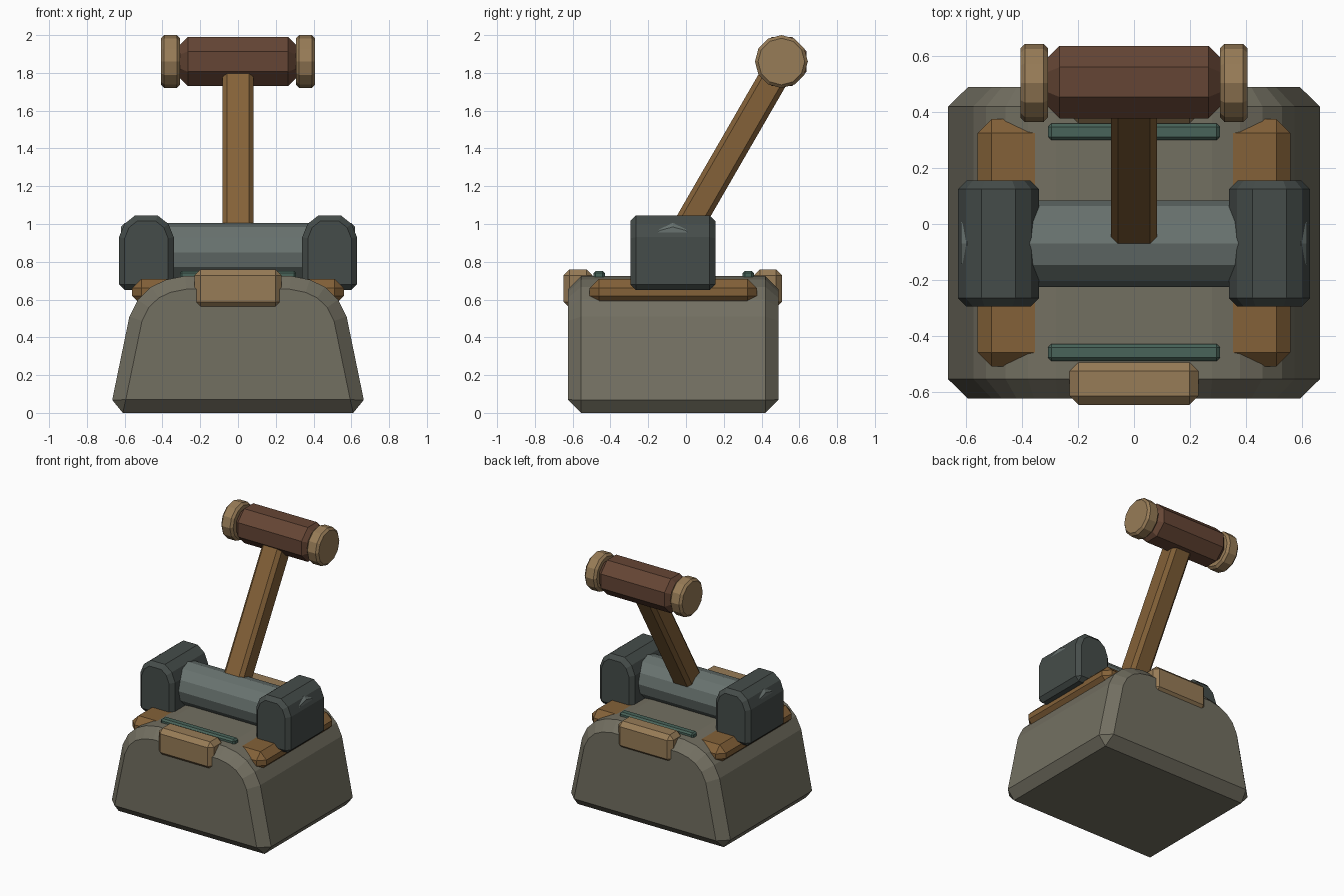
import bpy, bmesh
from math import radians, sin, cos, pi

if "Cube" in bpy.data.objects:
    bpy.data.objects.remove(bpy.data.objects["Cube"])


def material(name, color):
    m = bpy.data.materials.new(name)
    m.diffuse_color = (*color, 1)
    m.use_nodes = True
    m.node_tree.nodes["Principled BSDF"].inputs["Base Color"].default_value = m.diffuse_color
    return m


STONE = material("stone", (0.17, 0.16, 0.12))
WOOD = material("wood", (0.23, 0.12, 0.04))
TAN = material("tan_wood", (0.31, 0.20, 0.095))
DARK = material("dark_wood", (0.13, 0.06, 0.035))
STEEL = material("steel", (0.14, 0.17, 0.16))
IRON = material("iron", (0.06, 0.073, 0.068))
TEAL = material("teal", (0.065, 0.125, 0.10))


def prism(name, profile, axis, a, b, bevel, mat):
    """Extrude a profile along x (y,z points) or y (x,z points), chamfer the sharp edges."""
    bm = bmesh.new()
    put = (lambda p, t: (t, p[0], p[1])) if axis == 'x' else (lambda p, t: (p[0], t, p[1]))
    ends = [[bm.verts.new(put(p, t)) for p in profile] for t in (a, b)]
    n = len(profile)
    for i in range(n):
        j = (i + 1) % n
        bm.faces.new((ends[0][i], ends[0][j], ends[1][j], ends[1][i]))
    for e in ends:
        bm.faces.new(e)
    bmesh.ops.recalc_face_normals(bm, faces=bm.faces)
    sharp = [e for e in bm.edges if e.calc_face_angle() > radians(50)]
    bmesh.ops.bevel(bm, geom=sharp, offset=bevel, offset_type='OFFSET',
                    segments=1, affect='EDGES', clamp_overlap=True)
    bmesh.ops.recalc_face_normals(bm, faces=bm.faces)
    me = bpy.data.meshes.new(name)
    bm.to_mesh(me)
    bm.free()
    me.materials.append(mat)
    ob = bpy.data.objects.new(name, me)
    bpy.context.collection.objects.link(ob)
    return ob


def box(name, x, y, z, bevel, mat):
    return prism(name, [(x[0], z[0]), (x[1], z[0]), (x[1], z[1]), (x[0], z[1])],
                 'y', y[0], y[1], bevel, mat)


def ngon(cy, cz, r, n, turn=0.0):
    return [(cy + r * cos(2 * pi * i / n + turn), cz + r * sin(2 * pi * i / n + turn))
            for i in range(n)]


# Stone base with a rounded-over top
half = [(0.68, 0), (0.575, 0.51), (0.53, 0.60), (0.46, 0.667), (0.38, 0.705), (0.28, 0.725)]
prism("stone_base", half + [(-x, z) for x, z in reversed(half)],
      'y', -0.625, 0.49, 0.07, STONE)

# Mirrored side parts
for s, side in ((1, "right"), (-1, "left")):
    xs = sorted((s * 0.26, s * 0.56))
    box(f"{side}_side_plank", xs, (-0.51, 0.375), (0.57, 0.71), 0.05, WOOD)
    bracket = [(0.34, 0.65), (0.63, 0.65), (0.63, 0.93), (0.602, 1.0), (0.545, 1.045),
               (0.425, 1.045), (0.368, 1.0), (0.34, 0.93)]
    prism(f"{side}_axle_bracket", [(s * x, z) for x, z in bracket],
          'y', -0.295, 0.155, 0.03, IRON)
    xs = sorted((s * 0.308, s * 0.407))
    prism(f"{side}_mallet_cap", ngon(0.505, 1.86, 0.14, 12), 'x', *xs, 0.016, TAN)

# Front and back plaques and inlay strips
for end, py, ty in (("front", (-0.648, -0.495), (-0.49, -0.43)),
                    ("back", (0.36, 0.508), (0.30, 0.36))):
    box(f"{end}_plaque", (-0.23, 0.23), py, (0.555, 0.76), 0.032, TAN)
    box(f"{end}_inlay_strip", (-0.308, 0.308), ty, (0.69, 0.752), 0.012, TEAL)

# Axle, leaning handle and mallet head
prism("axle", ngon(-0.07, 0.85, 0.155, 12), 'x', -0.62, 0.62, 0.02, STEEL)
handle = box("handle", (-0.082, 0.082), (-0.078, 0.078), (0, 1.16), 0.025, WOOD)
handle.location = (0, -0.07, 0.85)
handle.rotation_euler = (radians(-30), 0, 0)
prism("mallet_head", ngon(0.508, 1.86, 0.13 / cos(pi / 8), 8, pi / 8),
      'x', -0.312, 0.312, 0.046, DARK)
